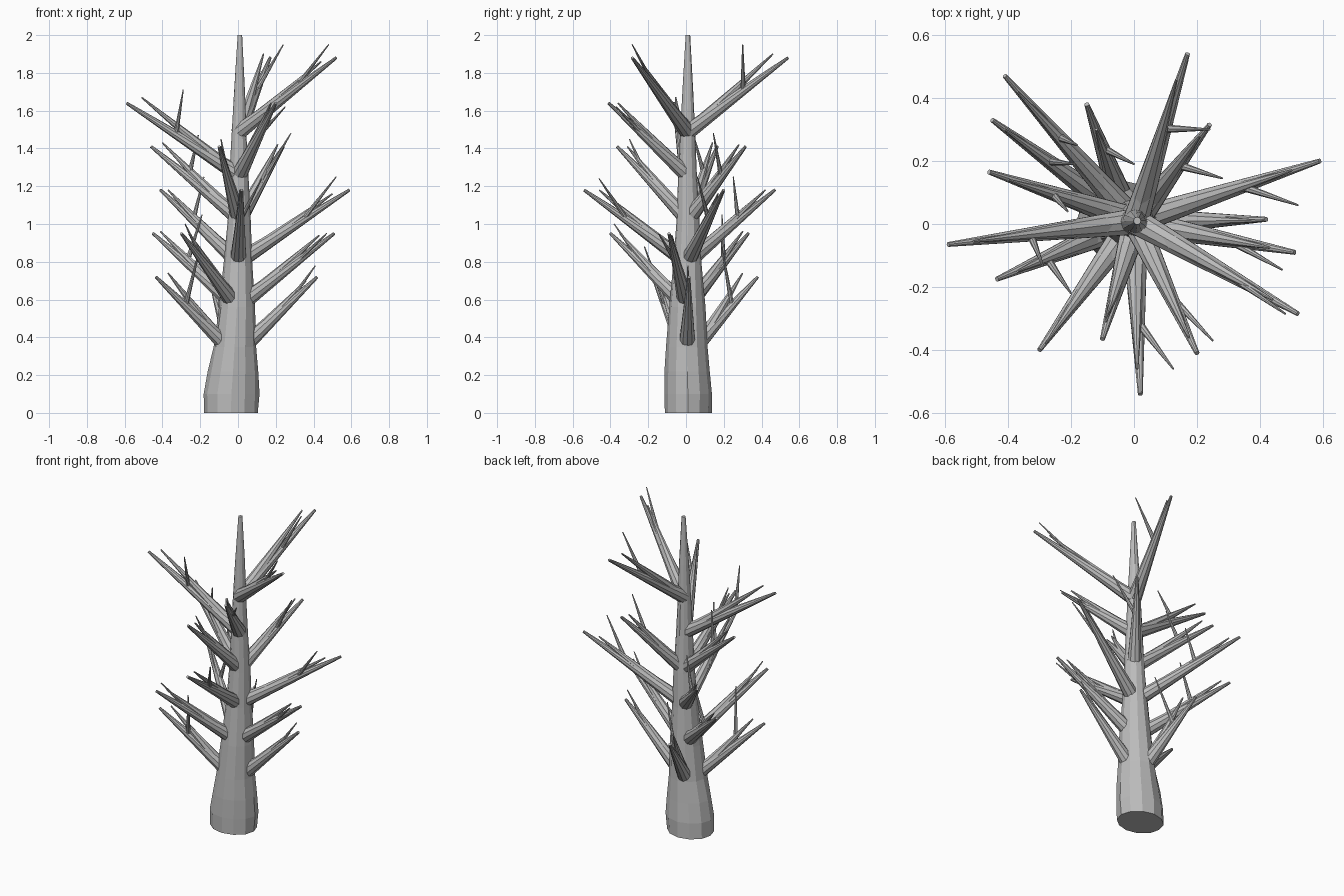
import bpy, bmesh, random
from mathutils import Vector

random.seed(4)
cube = bpy.data.objects.get("Cube")
if cube:
    bpy.data.objects.remove(cube, do_unlink=True)

bark = bpy.data.materials.new("grey_bark")
bark.use_nodes = True
bark.diffuse_color = (0.5, 0.5, 0.5, 1)
bark.node_tree.nodes["Principled BSDF"].inputs["Base Color"].default_value = (0.5, 0.5, 0.5, 1)


def tube(name, points, radii, sides, jitter=0.0, depths=None):
    """Flat-faced tapering tube, capped; depths squash each ring along y."""
    points = [Vector(p) for p in points]
    axis = Vector((0, 0, 1)) if jitter else (points[-1] - points[0]).normalized()
    turn = axis.to_track_quat('Z', 'Y').to_matrix().to_4x4()
    depths = depths or [1] * len(points)
    bm = bmesh.new()
    rings = []
    for p, r, depth in zip(points, radii, depths):
        ring = bmesh.ops.create_circle(bm, segments=sides, radius=r)["verts"]
        for v in ring:
            v.co *= 1 + random.uniform(-jitter, jitter)
            v.co.y *= depth
            v.co = turn @ v.co + p
        rings.append(ring)
    for a, b in zip(rings, rings[1:]):
        for i in range(sides):
            j = (i + 1) % sides
            bm.faces.new((a[i], a[j], b[j], b[i]))
    bm.faces.new(rings[0])
    bm.faces.new(rings[-1])
    bmesh.ops.recalc_face_normals(bm, faces=bm.faces)
    mesh = bpy.data.meshes.new(name)
    bm.to_mesh(mesh)
    bm.free()
    mesh.materials.append(bark)
    obj = bpy.data.objects.new(name, mesh)
    bpy.context.collection.objects.link(obj)


# Trunk: height, centre x, centre y, radius, depth ratio
trunk = [(0, -.037, .01, .144, .86), (.1, -.035, .01, .146, .86), (.22, -.026, .007, .132, .9),
         (.35, -.018, .005, .112, .97), (.56, -.006, .005, .096, 1), (.8, 0, .008, .075, 1),
         (1.02, .006, .01, .061, 1), (1.25, .005, .008, .05, 1), (1.45, .005, .008, .041, 1),
         (1.7, .008, .01, .029, 1), (2, .01, .01, .012, 1)]
tube("trunk", [(t[1], t[2], t[0]) for t in trunk], [t[3] for t in trunk], 12, 0.025,
     [t[4] for t in trunk])


def trunk_at(z):
    for a, b in zip(trunk, trunk[1:]):
        if z <= b[0]:
            f = (z - a[0]) / (b[0] - a[0])
            return [p + (q - p) * f for p, q in zip(a, b)]


# Whorls: root height, tip height, then for each branch its tip (x, y),
# followed by the tips of the side twig and the fork beside it
whorls = [
    (.38, .72, [((-.435, -.175), (-.2, -.22, .88), (-.37, -.15, .74)),
                ((-.15, .38), (0, .19, .88), (-.12, .3, .74)),
                ((.42, .015), (.41, .01, .78), (.36, .012, .7))]),
    (.605, .95, [((.51, -.09), (.47, -.145, .95), (.43, -.075, .94)),
                 ((-.3, -.4), (-.28, -.38, 1), (-.26, -.35, .95)),
                 ((-.45, .33), (-.19, .19, 1.05), (-.41, .3, .96))]),
    (.825, 1.18, [((.59, .2), (.52, .06, 1.25), (.5, .17, 1.16)),
                  ((.02, -.54), (.125, -.46, 1.24), (.01, -.46, 1.18)),
                  ((-.41, .47), (-.18, .25, 1.25), (-.37, .42, 1.18))]),
    (1.05, 1.41, [((.24, .315), (.28, .145, 1.48), (.21, .28, 1.42)),
                  ((-.1, -.365), (-.09, -.3, 1.45), (-.09, -.31, 1.41)),
                  ((-.46, .165), (-.21, .04, 1.47), (-.4, .14, 1.43))]),
    (1.27, 1.64, [((-.59, -.065), (-.29, -.13, 1.71), (-.51, -.055, 1.67)),
                  ((.2, -.41), (.25, -.37, 1.62), (.175, -.36, 1.64))]),
    (1.49, 1.88, [((.52, -.285), (.48, -.285, 1.95), (.44, -.24, 1.86)),
                  ((.17, .54), (.24, .3, 1.95), (.135, .46, 1.9))]),
]

# Branches, each with a side twig and a near-parallel fork
for level, (z0, z1, branches) in enumerate(whorls):
    z, cx, cy, r, depth = trunk_at(z0)
    for number, (tip, twig, fork) in enumerate(branches):
        label = f"{level + 1}_{number + 1}"
        end = Vector((*tip, z1))
        out = Vector((end.x - cx, end.y - cy, 0)).normalized()
        root = Vector((cx, cy, z0)) + out * (r - .035)
        tube("branch_" + label, [root, end], [.043, .008], 10)
        tube("side_twig_" + label, [root.lerp(end, .55), twig], [.014, .003], 8)
        tube("fork_" + label, [root.lerp(end, .08), fork], [.036, .004], 8)
